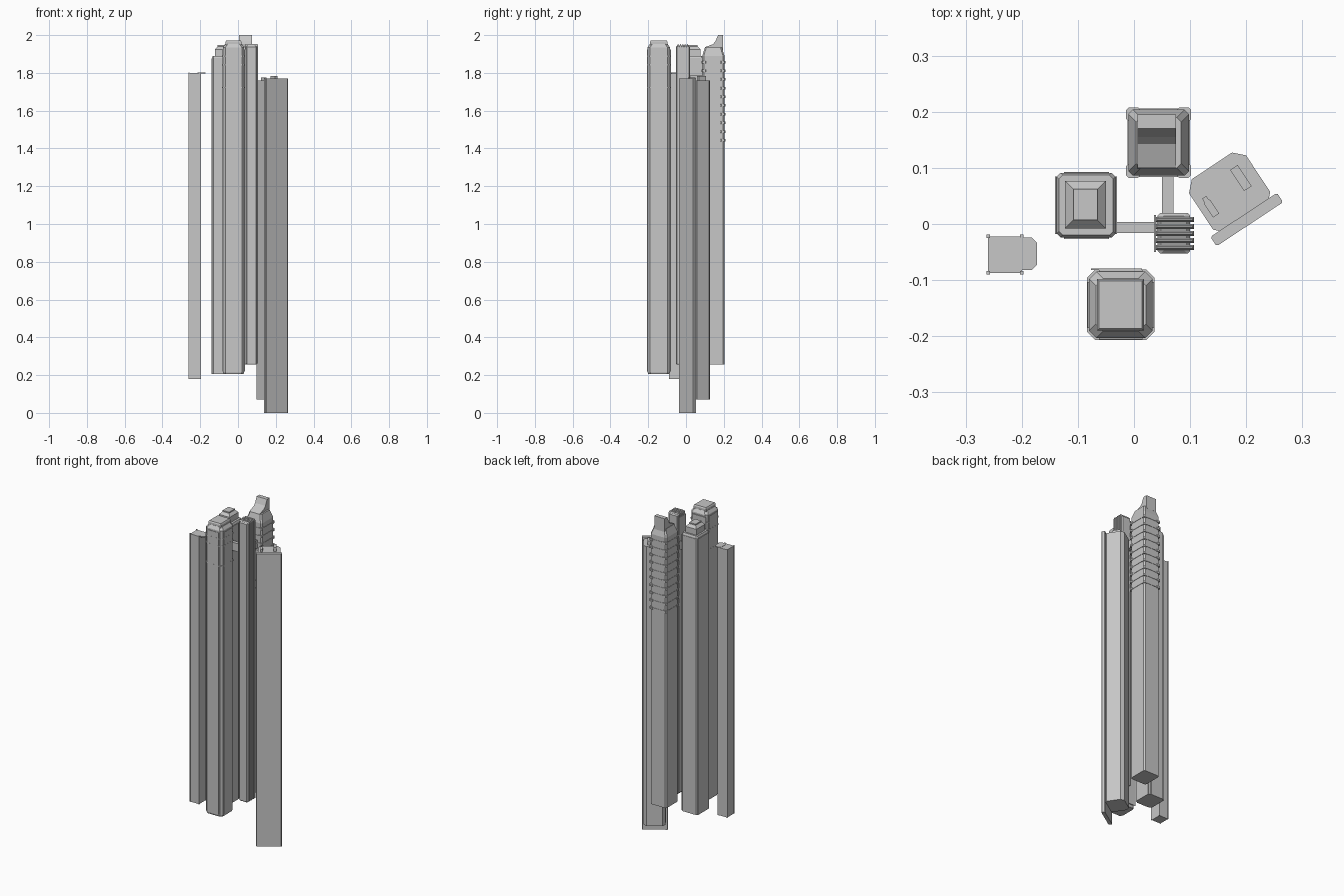
import bpy, bmesh
from math import radians
from mathutils import Matrix

cube = bpy.data.objects.get("Cube")
if cube:
    bpy.data.objects.remove(cube, do_unlink=True)

concrete = bpy.data.materials.new("light_grey")
concrete.use_nodes = True
GREY = (0.57, 0.57, 0.57, 1)
concrete.diffuse_color = GREY
concrete.node_tree.nodes["Principled BSDF"].inputs["Base Color"].default_value = GREY


def finish(name, bm, matrix=None):
    if matrix:
        bm.transform(matrix)
    bmesh.ops.recalc_face_normals(bm, faces=bm.faces)
    mesh = bpy.data.meshes.new(name)
    bm.to_mesh(mesh)
    bm.free()
    mesh.materials.append(concrete)
    obj = bpy.data.objects.new(name, mesh)
    bpy.context.collection.objects.link(obj)
    return obj


def outline(x0, x1, y0, y1, c):
    """Rectangle, with cut corners when c is positive."""
    if c <= 0:
        return [(x0, y0), (x1, y0), (x1, y1), (x0, y1)]
    return [(x0 + c, y0), (x1 - c, y0), (x1, y0 + c), (x1, y1 - c),
            (x1 - c, y1), (x0 + c, y1), (x0, y1 - c), (x0, y0 + c)]


def add_loft(bm, rect, levels, cut=0):
    """Stack one outline through (height, inset) levels and cap it."""
    x0, x1, y0, y1 = rect
    rings = [[bm.verts.new((x, y, z)) for x, y in
              outline(x0 + i, x1 - i, y0 + i, y1 - i, cut)] for z, i in levels]
    n = len(rings[0])
    for low, high in zip(rings, rings[1:]):
        for k in range(n):
            bm.faces.new((low[k], low[(k + 1) % n], high[(k + 1) % n], high[k]))
    bm.faces.new(rings[0][::-1])
    bm.faces.new(rings[-1])


def loft(name, rect, levels, cut=0, matrix=None):
    bm = bmesh.new()
    add_loft(bm, rect, levels, cut)
    return finish(name, bm, matrix)


def boxes(name, rects, z0, z1, matrix=None):
    bm = bmesh.new()
    for rect in rects:
        add_loft(bm, rect, [(z0, 0), (z1, 0)])
    return finish(name, bm, matrix)


def corners(rect, size, out):
    """Four small squares standing proud of the corners of a rectangle."""
    x0, x1, y0, y1 = rect
    return [(a, a + size, b, b + size)
            for a in (x0 - out, x1 + out - size)
            for b in (y0 - out, y1 + out - size)]


# West tower: plain shaft, corner posts and a thin roof canopy
west = (-0.26, -0.2, -0.087, -0.022)
loft("west_tower", west, [(0.18, 0), (1.8, 0)])
boxes("west_corner_posts", corners(west, 0.006, 0.003), 0.18, 1.803)
loft("west_canopy", (-0.215, -0.173, -0.082, -0.024), [(1.796, 0), (1.802, 0)], 0.009)

# Middle tower: shaft with face panels and a tapered crown
loft("middle_tower", (-0.138, -0.033, -0.024, 0.091), [(0.205, 0), (1.88, 0), (1.89, 0.004)], 0.007)
boxes("middle_panels", [(-0.141, -0.03, -0.018, 0.085),
                        (-0.125, -0.045, -0.027, 0.093)], 0.205, 1.875)
loft("middle_crown", (-0.123, -0.05, -0.008, 0.077),
     [(1.88, 0), (1.925, 0), (1.94, 0.015), (1.947, 0.015)])

# South tower: cut corners, face panels, thin bands and a roof cap
south = (-0.08, 0.033, -0.203, -0.085)
loft("south_tower", south, [(0.205, 0.004), (0.215, 0), (1.935, 0), (1.953, 0.012)], 0.013)
boxes("south_panels", [(-0.062, 0.015, -0.206, -0.082),
                       (-0.083, 0.036, -0.185, -0.103)], 0.22, 1.925)
loft("south_rear_screen", (-0.077, 0.014, -0.082, -0.079), [(0.22, 0), (1.925, 0)])
loft("south_roof_cap", (-0.066, 0.018, -0.19, -0.098), [(1.945, 0), (1.965, 0), (1.972, 0.004)])
for i, z in enumerate((1.72, 1.84, 1.885)):
    loft(f"south_band_{i + 1}", (-0.0835, 0.0365, -0.2065, -0.0815),
         [(z, 0), (z + 0.006, 0)], 0.014)

# Ribbed tower: core with fins that run up both sides and over the roof
loft("ribbed_tower", (0.042, 0.1, -0.053, 0.02),
     [(0.255, 0.003), (0.262, 0), (1.938, 0), (1.944, 0.006)], 0.005)
bm = bmesh.new()
for k in range(5):
    y = -0.046 + k * 0.0125
    add_loft(bm, (0.038, 0.107, y, y + 0.0085), [(0.262, 0), (1.944, 0), (1.952, 0.003)])
finish("ribbed_tower_fins", bm)
loft("ribbed_side_screen", (0.036, 0.039, -0.05, 0.016), [(0.265, 0), (1.93, 0)])

# Sky bridges
loft("west_sky_bridge", (-0.04, 0.045, -0.016, 0.004), [(1.735, 0), (1.785, 0)])
loft("north_sky_bridge", (0.05, 0.07, 0.015, 0.09), [(1.735, 0), (1.785, 0)])

# North tower: sloping shoulders, wedge spire and stacked ledges
north = (-0.01, 0.098, 0.086, 0.204)
loft("north_tower", north, [(0.255, 0), (1.89, 0), (1.935, 0.014)], 0.008)
profile = [(0.098, 1.92), (0.1, 1.936), (0.143, 1.952), (0.155, 1.966),
           (0.17, 2.0), (0.195, 2.0), (0.195, 1.92)]
bm = bmesh.new()
sides = [[bm.verts.new((x, y, z)) for y, z in profile] for x in (0.006, 0.075)]
n = len(profile)
for k in range(n):
    bm.faces.new((sides[0][k], sides[0][(k + 1) % n], sides[1][(k + 1) % n], sides[1][k]))
for ring in sides:
    bm.faces.new(ring)
finish("north_spire", bm)
bm = bmesh.new()
for k in range(10):
    z = 1.44 + k * 0.046
    add_loft(bm, (-0.012, 0.1, 0.084, 0.206), [(z, 0), (z + 0.007, 0)], 0.008)
    for rect in corners(north, 0.026, 0.004):
        add_loft(bm, rect, [(z - 0.003, 0), (z + 0.01, 0)], 0.005)
finish("north_ledges", bm)

# East tower: turned body behind a wide front slab, with rooftop units
turn = Matrix.Translation((0.201, 0.008, 0)) @ Matrix.Rotation(radians(33.5), 4, "Z")
loft("east_tower", (-0.06, 0.062, 0, 0.114), [(0.07, 0), (1.76, 0)], 0.018, turn)
loft("east_front_slab", (-0.071, 0.071, -0.01, 0.01), [(0, 0), (1.77, 0)], 0.003, turn)
boxes("east_roof_unit", [(0.024, 0.04, 0.045, 0.09)], 1.755, 1.784, turn)
boxes("east_roof_vent", [(-0.048, -0.035, 0.036, 0.066),
                         (-0.046, -0.037, 0.066, 0.075)], 1.755, 1.776, turn)
